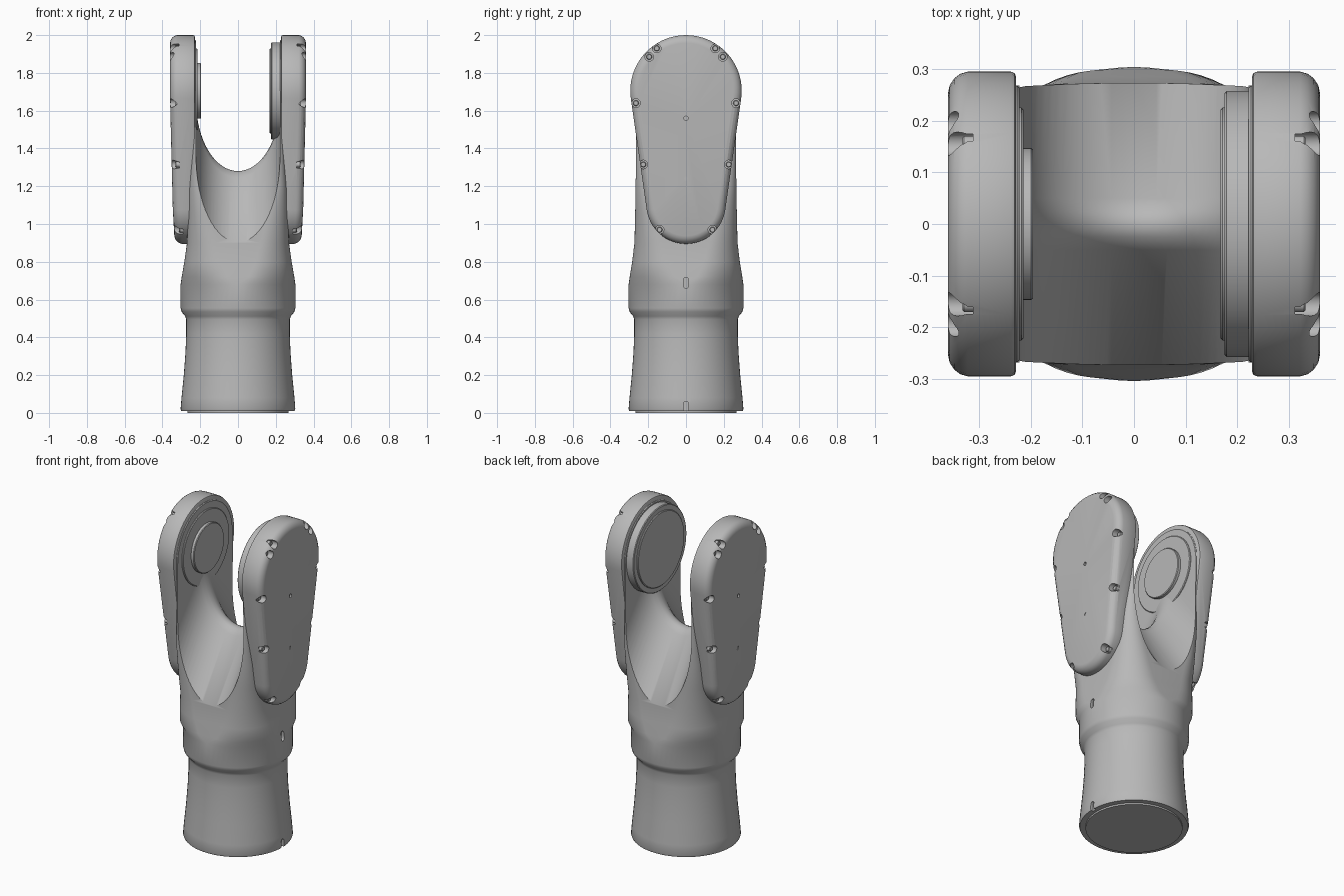
import bpy, bmesh
from math import sin, cos, pi, asin
from mathutils import Vector

cube = bpy.data.objects.get("Cube")
if cube:
    bpy.data.objects.remove(cube, do_unlink=True)

grey = bpy.data.materials.new("satin_grey")
grey.use_nodes = True
grey.diffuse_color = (0.48, 0.48, 0.48, 1)
grey.node_tree.nodes["Principled BSDF"].inputs["Base Color"].default_value = (0.48, 0.48, 0.48, 1)

HUB_Z = 1.705


def loft(bm, rings):
    """Bridge equal-length point rings and cap both ends."""
    rows = [[bm.verts.new(p) for p in ring] for ring in rings]
    n = len(rows[0])
    for a, b in zip(rows, rows[1:]):
        for i in range(n):
            j = (i + 1) % n
            bm.faces.new((a[i], a[j], b[j], b[i]))
    bm.faces.new(rows[0])
    bm.faces.new(rows[-1])


def disc(bm, x0, x1, y, z, r, seg=48, edge=0.0):
    """Cylinder along x, with an optional chamfer on its x1 end."""
    step = edge if x1 < x0 else -edge
    spec = [(x0, r), (x1 + step, r), (x1, r - edge)] if edge else [(x0, r), (x1, r)]
    loft(bm, [[(x, y + q * cos(2 * pi * i / seg), z + q * sin(2 * pi * i / seg))
               for i in range(seg)] for x, q in spec])


def finish(bm, name):
    bmesh.ops.remove_doubles(bm, verts=bm.verts, dist=0.00005)
    bmesh.ops.recalc_face_normals(bm, faces=bm.faces)
    mesh = bpy.data.meshes.new(name)
    bm.to_mesh(mesh)
    bm.free()
    mesh.materials.append(grey)
    ob = bpy.data.objects.new(name, mesh)
    bpy.context.collection.objects.link(ob)
    return ob


def activate(ob):
    bpy.ops.object.select_all(action='DESELECT')
    ob.select_set(True)
    bpy.context.view_layer.objects.active = ob


def smooth(ob):
    activate(ob)
    bpy.ops.object.shade_smooth_by_angle(angle=0.6)


def carve(ob, cutter):
    activate(ob)
    mod = ob.modifiers.new("carve", 'BOOLEAN')
    mod.operation = 'DIFFERENCE'
    mod.solver = 'EXACT'
    mod.object = cutter
    bpy.ops.object.modifier_apply(modifier=mod.name)
    bpy.data.objects.remove(cutter, do_unlink=True)


def rounded_ring(hx, hy, r, z, seg=16):
    pts = []
    for k, (sx, sy) in enumerate(((1, 1), (-1, 1), (-1, -1), (1, -1))):
        for i in range(seg + 1):
            t = (k + i / seg) * pi / 2
            pts.append((sx * (hx - r) + r * cos(t), sy * (hy - r) + r * sin(t), z))
    return pts


# Body: round tube that blends into a square fork
tube = [(0.268, 0), (0.268, 0.01), (0.3, 0.01), (0.304, 0.02), (0.299, 0.08), (0.287, 0.2),
        (0.278, 0.32), (0.274, 0.42), (0.274, 0.495), (0.28, 0.512),
        (0.299, 0.535), (0.304, 0.555), (0.304, 0.68)]
fork = [(0.298, 0.298, 0.238, 0.72), (0.284, 0.285, 0.19, 0.8), (0.27, 0.273, 0.15, 0.9),
        (0.265, 0.269, 0.1, 1.05), (0.258, 0.268, 0.06, 1.2),
        (0.24, 0.268, 0.03, 1.45), (0.234, 0.268, 0.01, HUB_Z)]
bm = bmesh.new()
loft(bm, [rounded_ring(r, r, r, z) for r, z in tube] + [rounded_ring(*f) for f in fork])
body = finish(bm, "fork_body")

# Saddle between the arms, falling away to front and back, plus two side slots
def saddle_section(y, bottom, height, w=0.222, seg=32):
    arc = [(-w * cos(pi * i / seg), y, bottom + height * (1 - sin(pi * i / seg)))
           for i in range(seg + 1)]
    return [(-w, y, 2.3)] + arc + [(w, y, 2.3)]


half = [(0.0, 1.28, 0.37), (0.025, 1.273, 0.37), (0.05, 1.245, 0.38), (0.5, 0.555, 0.5)]
sections = [(-y, b, h) for y, b, h in reversed(half[1:])] + half
bm = bmesh.new()
loft(bm, [saddle_section(*s) for s in sections])
for z0, z1 in ((0.672, 0.705), (-0.02, 0.048)):
    loft(bm, [[(x, 0.013 * cos(pi * i / 8), (z1 if i <= 8 else z0) + 0.013 * sin(pi * i / 8))
               for i in range(17)] for x in (0.285, 0.36)])
carve(body, finish(bm, "saddle_cutter"))
smooth(body)


# Arm covers
def taper(z):
    return max(0, 1.35 - z) * 0.055


def cover_ring(side, x, inset, lean, seg=32):
    top_r, low_r, low_z = 0.295 - inset, 0.21 - inset, 1.105
    a = asin((top_r - low_r) / (HUB_Z - low_z))
    pts = []
    for r, cz, t0, t1 in ((top_r, HUB_Z, -a, pi + a), (low_r, low_z, pi + a, 2 * pi - a)):
        for i in range(seg + 1):
            t = t0 + (t1 - t0) * i / seg
            z = cz + r * sin(t)
            pts.append((side * (x - lean * taper(z)), r * cos(t), z))
    return pts


shell = [(0.228, 0.01, 0), (0.231, 0.003, 0), (0.238, 0, 0), (0.322, 0, 1), (0.336, 0.004, 1),
         (0.348, 0.013, 1), (0.357, 0.027, 1), (0.36, 0.042, 1)]
screws = [(0.155, 1.93), (0.195, 1.885), (0.265, 1.64), (0.226, 1.315), (0.14, 0.97)]

for side, label in ((1, "left"), (-1, "right")):
    bm = bmesh.new()
    loft(bm, [cover_ring(side, *s) for s in shell])
    cover = finish(bm, label + "_arm_cover")

    # Screw pockets in the rim and two pin holes in the face
    holes, heads = bmesh.new(), bmesh.new()
    for y, z in screws:
        for m in (1, -1):
            x = 0.312 - taper(z)
            disc(holes, side * x, side * 0.42, m * y, z, 0.023, 20)
            disc(heads, side * (x - 0.01), side * (x + 0.02), m * y, z, 0.015, 16, 0.003)
    for z in (1.56, 1.24):
        disc(holes, side * 0.345, side * 0.42, 0, z, 0.011, 16)
    carve(cover, finish(holes, "pocket_cutter"))
    smooth(cover)
    smooth(finish(heads, label + "_cover_screws"))

# Joint hubs on the inner faces of the arms
hubs = {"left_hub": (1, [(0.222, 0.268), (0.175, 0.257), (0.167, 0.225)]),
        "right_hub": (-1, [(0.222, 0.268), (0.214, 0.225), (0.195, 0.147)])}
for name, (side, steps) in hubs.items():
    bm = bmesh.new()
    for x, r in steps:
        disc(bm, side * 0.25, side * x, 0, HUB_Z, r, 64, 0.004)
    smooth(finish(bm, name))
